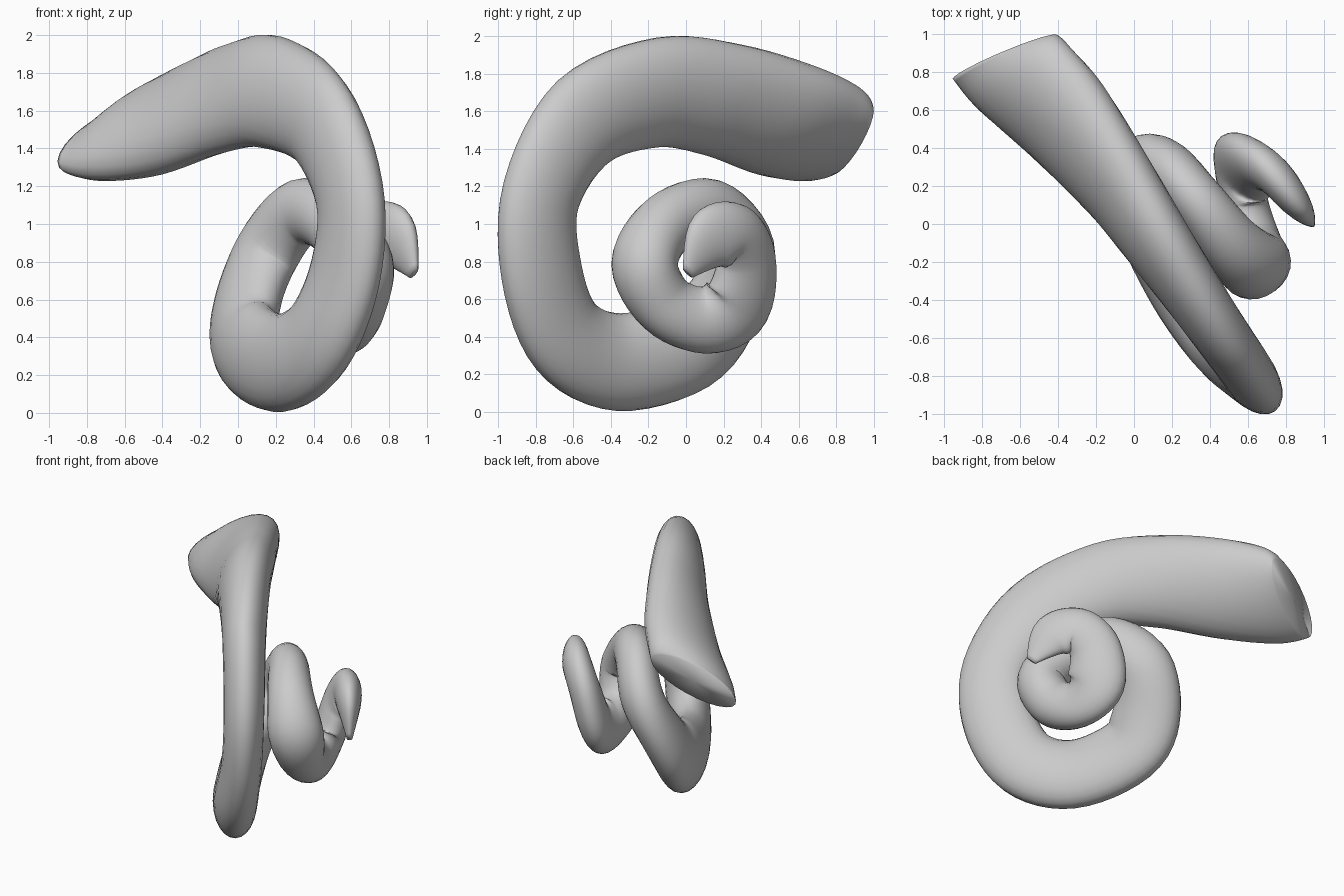
import bpy, bmesh, math
from mathutils import Vector

cube = bpy.data.objects.get("Cube")
if cube:
    bpy.data.objects.remove(cube, do_unlink=True)

# Coil stations: x, y, z, half width, half thickness
STATIONS = [
    (-.68, .88, 1.45, .33, .13), (-.58, .77, 1.48, .35, .17),
    (-.35, .54, 1.55, .35, .19), (-.08, .2, 1.66, .32, .18),
    (.16, -.15, 1.7, .3, .17), (.43, -.54, 1.55, .27, .15),
    (.59, -.77, 1.16, .24, .14), (.57, -.77, .75, .25, .14),
    (.43, -.64, .4, .25, .15), (.23, -.36, .265, .26, .15),
    (.05, .01, .36, .26, .15), (.05, .2, .58, .24, .15),
    (.16, .29, .86, .2, .15), (.33, .13, 1.06, .18, .14),
    (.51, -.1, 1.0, .17, .16), (.64, -.22, .79, .17, .19),
    (.62, -.11, .57, .17, .16), (.58, .1, .49, .18, .13),
    (.57, .27, .58, .21, .12), (.62, .32, .81, .18, .11),
    (.73, .26, .95, .16, .1), (.84, .13, .91, .17, .08),
    (.93, .01, .74, .04, .02),
]
STEPS, SIDES = 6, 24
TAIL_END = 5
COIL_AXIS = Vector((.8, .6, 0))
TAIL_AXIS = Vector((.95, .3, 0))


def spline(t):
    """Smooth interpolation of all station values at position t."""
    i = min(int(t), len(STATIONS) - 2)
    f = t - i
    a, b, c, d = (STATIONS[max(0, min(len(STATIONS) - 1, i + k))] for k in (-1, 0, 1, 2))
    return [q + f * (r - p + f * (2 * p - 5 * q + 4 * r - s + f * (3 * (q - r) + s - p))) / 2
            for p, q, r, s in zip(a, b, c, d)]


def section(t):
    """Flattened oval across the coil, twisting toward the broad tail."""
    last = len(STATIONS) - 1
    x, y, z, width, thick = spline(t)
    ahead, behind = spline(min(t + .05, last)), spline(max(t - .05, 0))
    tangent = (Vector(ahead[:3]) - Vector(behind[:3])).normalized()
    tail = max(0, 1 - t / TAIL_END)
    across = COIL_AXIS.lerp(TAIL_AXIS, tail ** 2).normalized()
    across = (across - tangent * tangent.dot(across) * (1 - tail)).normalized()
    outward = tangent.cross(across).normalized()
    twist = math.radians(62) * tail
    long_axis = outward * math.cos(twist) + across * math.sin(twist)
    short_axis = across * math.cos(twist) - outward * math.sin(twist)
    for k in range(SIDES):
        a = math.tau * k / SIDES
        yield (Vector((x, y, z)) + long_axis * width * math.cos(a)
               + short_axis * thick * math.sin(a))


# Sweep the section along the coil and close both tips
bm = bmesh.new()
count = (len(STATIONS) - 1) * STEPS
rings = [[bm.verts.new(p) for p in section(i / STEPS)] for i in range(count + 1)]
for lower, upper in zip(rings, rings[1:]):
    for k in range(SIDES):
        n = (k + 1) % SIDES
        bm.faces.new((lower[k], lower[n], upper[n], upper[k]))
for ring in (rings[0], rings[-1]):
    tip = bm.verts.new(sum((v.co for v in ring), Vector()) / SIDES)
    for k in range(SIDES):
        bm.faces.new((ring[k], ring[(k + 1) % SIDES], tip))
bmesh.ops.recalc_face_normals(bm, faces=bm.faces)

mesh = bpy.data.meshes.new("spiral_coil")
bm.to_mesh(mesh)
bm.free()
coil = bpy.data.objects.new("spiral_coil", mesh)
bpy.context.collection.objects.link(coil)

# Plain grey surface
grey = bpy.data.materials.new("light_grey")
grey.use_nodes = True
colour = (.6, .6, .6, 1)
grey.diffuse_color = colour
grey.node_tree.nodes["Principled BSDF"].inputs["Base Color"].default_value = colour
mesh.materials.append(grey)
for face in mesh.polygons:
    face.use_smooth = True
